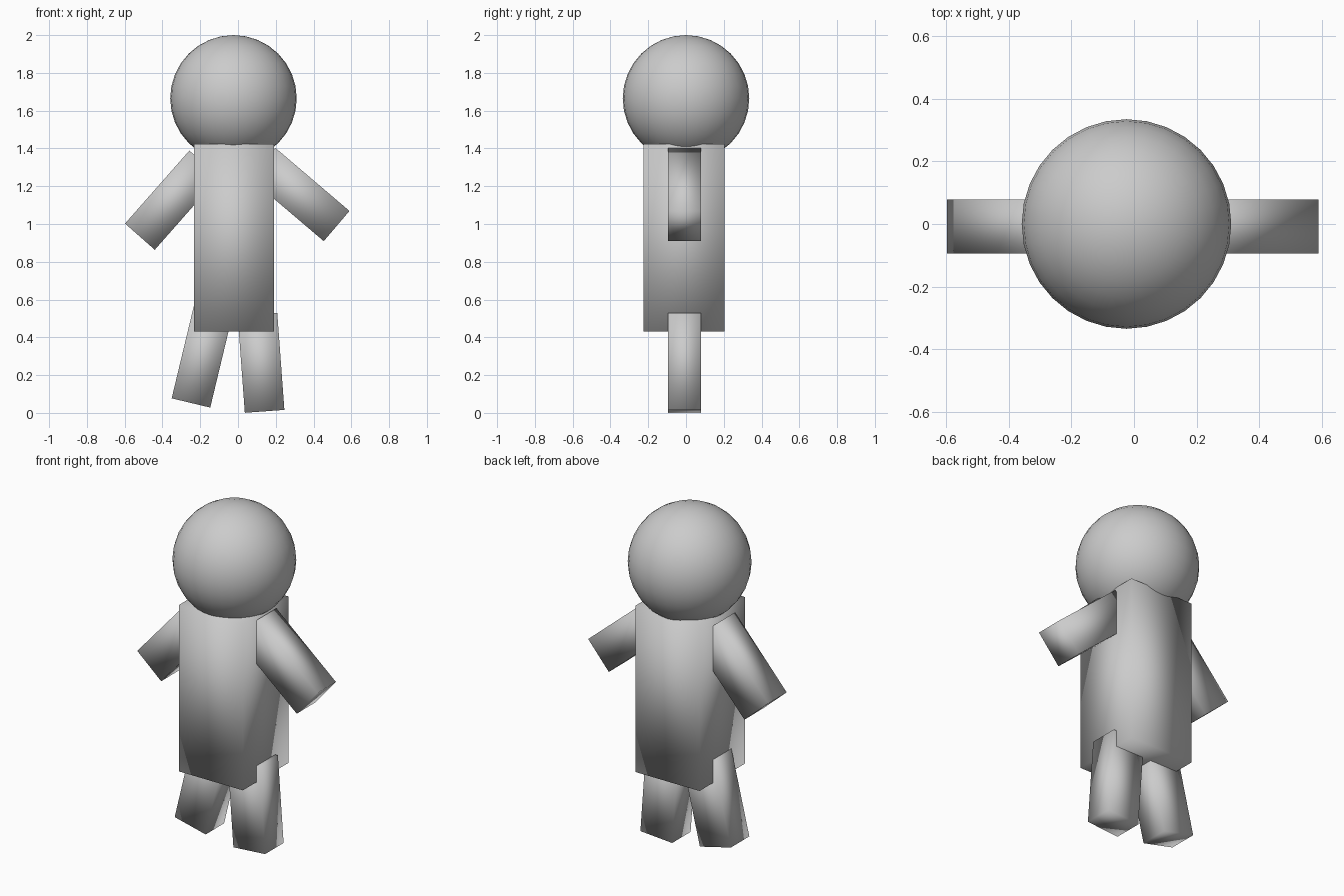
import bpy
import math

if "Cube" in bpy.data.objects:
    bpy.data.objects.remove(bpy.data.objects["Cube"])

grey = bpy.data.materials.new("plain_grey")
grey.diffuse_color = (0.6, 0.6, 0.6, 1)
grey.use_nodes = True
grey.node_tree.nodes["Principled BSDF"].inputs["Base Color"].default_value = grey.diffuse_color


def finish(obj, name):
    obj.name = name
    obj.data.materials.append(grey)
    obj.data.shade_smooth()


def block(name, centre, size, tilt=0):
    """Smooth-shaded box, tilted about the front-back axis by degrees."""
    bpy.ops.mesh.primitive_cube_add(size=1, location=centre,
                                    rotation=(0, math.radians(tilt), 0))
    obj = bpy.context.object
    obj.scale = size
    bpy.ops.object.transform_apply(location=False, rotation=False, scale=True)
    finish(obj, name)


# Head
bpy.ops.mesh.primitive_uv_sphere_add(segments=32, ring_count=16, radius=0.335,
                                     location=(-0.024, 0, 1.665))
finish(bpy.context.object, "head")

# Torso
block("torso", (-0.0215, -0.01, 0.927), (0.423, 0.43, 0.992))

# Arms and legs share one block size
LIMB = (0.21, 0.174, 0.515)
for name, x, z, tilt in [
    ("right_arm", 0.326, 1.156, -49.6),
    ("left_arm", -0.349, 1.126, 41.4),
    ("right_leg", 0.122, 0.265, -4.2),
    ("left_leg", -0.189, 0.303, 13.5),
]:
    block(name, (x, -0.008, z), LIMB, tilt)
